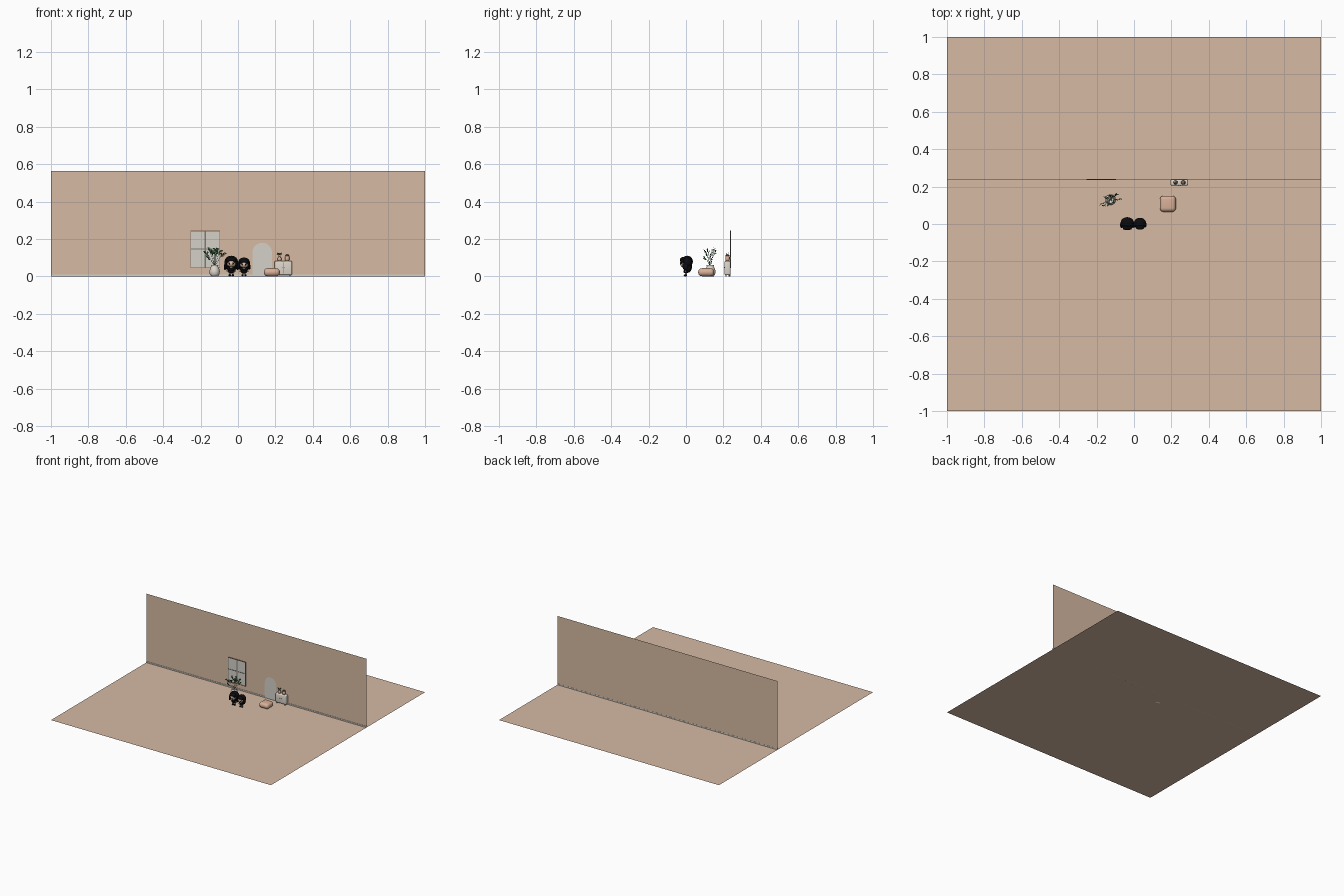
import bpy, bmesh, math, random
from mathutils import Vector, Matrix

random.seed(4)
if "Cube" in bpy.data.objects:
    bpy.data.objects.remove(bpy.data.objects["Cube"])


def material(name, r, g, b):
    lin = [(c / 255 / 12.92 if c < 11 else ((c / 255 + 0.055) / 1.055) ** 2.4) for c in (r, g, b)]
    m = bpy.data.materials.new(name)
    m.use_nodes = True
    m.diffuse_color = (*lin, 1)
    m.node_tree.nodes["Principled BSDF"].inputs["Base Color"].default_value = (*lin, 1)
    return m


TAN = material("warm tan", 214, 186, 163)
CREAM = material("cream", 222, 214, 203)
PANE = material("pale grey", 212, 209, 200)
BLACK = material("black", 12, 12, 14)
SKIN = material("skin", 236, 200, 176)
WHITE = material("white", 240, 238, 235)
GREEN = material("leaf green", 62, 104, 66)
BROWN = material("wood brown", 128, 98, 78)
PINK = material("dusty peach", 216, 176, 152)
GREY = material("trim grey", 128, 122, 118)


def finish(name, bm, mat, smooth=False):
    bmesh.ops.recalc_face_normals(bm, faces=bm.faces[:])
    mesh = bpy.data.meshes.new(name)
    bm.to_mesh(mesh)
    bm.free()
    mesh.materials.append(mat)
    for p in mesh.polygons:
        p.use_smooth = smooth
    ob = bpy.data.objects.new(name, mesh)
    bpy.context.collection.objects.link(ob)
    return ob


def box(name, center, size, mat, bevel=0, segments=3):
    bm = bmesh.new()
    bmesh.ops.create_cube(bm, size=1)
    bmesh.ops.scale(bm, vec=size, verts=bm.verts)
    bmesh.ops.translate(bm, vec=center, verts=bm.verts)
    if bevel:
        bmesh.ops.bevel(bm, geom=bm.edges[:], offset=bevel, segments=segments,
                        profile=0.5, affect="EDGES")
    return finish(name, bm, mat, bool(bevel))


def ball(name, center, radii, mat, tilt=0, pitch=0):
    bm = bmesh.new()
    bmesh.ops.create_uvsphere(bm, u_segments=24, v_segments=14, radius=1)
    mx = (Matrix.Translation(center) @ Matrix.Rotation(tilt, 4, "Y")
          @ Matrix.Rotation(pitch, 4, "X") @ Matrix.Diagonal((*radii, 1)))
    bmesh.ops.transform(bm, matrix=mx, verts=bm.verts)
    return finish(name, bm, mat, True)


def lathe(name, center, profile, mat, sides=24):
    bm = bmesh.new()
    rings = [[bm.verts.new((center[0] + r * math.cos(t), center[1] + r * math.sin(t), center[2] + z))
              for t in (math.tau * i / sides for i in range(sides))] for r, z in profile]
    for a, b in zip(rings, rings[1:]):
        for i in range(sides):
            j = (i + 1) % sides
            bm.faces.new((a[i], a[j], b[j], b[i]))
    bm.faces.new(rings[0])
    bm.faces.new(rings[-1])
    return finish(name, bm, mat, True)


def rod(name, points, radius, mat):
    curve = bpy.data.curves.new(name, "CURVE")
    curve.dimensions = "3D"
    curve.bevel_depth = radius
    curve.bevel_resolution = 2
    curve.use_fill_caps = True
    spline = curve.splines.new("POLY")
    spline.points.add(len(points) - 1)
    for p, co in zip(spline.points, points):
        p.co = (*co, 1)
    curve.materials.append(mat)
    ob = bpy.data.objects.new(name, curve)
    bpy.context.collection.objects.link(ob)
    return ob


def add_leaf(bm, base, direction, length, width):
    # folded diamond blade
    d = direction.normalized()
    side = d.cross(Vector((0.2, -1, 0.3))).normalized() * width
    up = side.cross(d).normalized() * width * 0.3
    a, tip = bm.verts.new(base), bm.verts.new(base + d * length)
    mid = base + d * length * 0.5
    l, r, m = (bm.verts.new(v) for v in (mid + side + up, mid - side + up, mid))
    for f in ((a, m, l), (l, m, tip), (a, r, m), (m, r, tip)):
        bm.faces.new(f)


def foliage(name, root, tips, leaf_length, leaf_width, per_stem):
    bm = bmesh.new()
    for n, tip in enumerate(tips):
        root_v, tip_v = Vector(root), Vector(tip)
        bend = root_v.lerp(tip_v, 0.5) + Vector((0, 0, 0.12 * (tip_v - root_v).length))
        rod(f"{name}_stem_{n + 1}", [root_v, bend, tip_v], leaf_width * 0.18, GREEN)
        d = (tip_v - bend).normalized()
        add_leaf(bm, tip_v - d * leaf_length * 0.8, d, leaf_length, leaf_width)
        for k in range(per_stem):
            t = 0.15 + 0.75 * k / per_stem
            spread = Vector((random.uniform(-1, 1), random.uniform(-0.7, 0.7), random.uniform(-0.2, 0.6)))
            add_leaf(bm, bend.lerp(tip_v, t), d * 0.7 + spread * 0.8, leaf_length * 0.8, leaf_width)
    return finish(name + "_leaves", bm, GREEN)


# Room: floor and wall are single sheets
def sheet(name, corners, mat):
    bm = bmesh.new()
    bm.faces.new([bm.verts.new(c) for c in corners])
    return finish(name, bm, mat)


WY = 0.24
sheet("floor", [(-1, -1, 0), (1, -1, 0), (1, 1, 0), (-1, 1, 0)], TAN)
sheet("wall", [(-1, WY, 0), (1, WY, 0), (1, WY, 0.565), (-1, WY, 0.565)], TAN)
box("baseboard", (0, WY - 0.001, 0.005), (2, 0.004, 0.01), PANE)

# Window
box("window_panes", (-0.175, WY - 0.002, 0.145), (0.156, 0.002, 0.196), PANE)
for s in (-1, 1):
    box("window_side", (-0.175 + s * 0.078, WY - 0.003, 0.145), (0.004, 0.005, 0.2), GREY)
    box("window_rail", (-0.175, WY - 0.003, 0.145 + s * 0.098), (0.16, 0.005, 0.004), BROWN)
box("window_mullion", (-0.175, WY - 0.003, 0.145), (0.008, 0.005, 0.196), GREY)
box("window_crossbar", (-0.175, WY - 0.003, 0.148), (0.156, 0.005, 0.005), GREY)

# Arched panel on the wall
arc = [(0.129 + 0.052 * math.cos(math.pi * i / 24), WY - 0.003,
        0.128 + 0.052 * math.sin(math.pi * i / 24)) for i in range(25)]
sheet("arch_panel", [(0.181, WY - 0.003, 0.002)] + arc + [(0.077, WY - 0.003, 0.002)], PANE)

# Potted plant
POT = (-0.125, 0.13, 0)
lathe("plant_pot", POT, [(0.018, 0), (0.026, 0.012), (0.028, 0.028), (0.023, 0.046),
                         (0.018, 0.054), (0.02, 0.06), (0.016, 0.06), (0.015, 0.052)], CREAM)
tips = [(-0.125 + dx, 0.13 + dy, z) for dx, dy, z in (
    (-0.055, -0.025, 0.135), (-0.035, 0.015, 0.15), (-0.018, -0.03, 0.14), (0, 0.025, 0.15),
    (0.018, -0.015, 0.15), (0.035, 0.03, 0.14), (0.055, 0.005, 0.125), (-0.04, -0.035, 0.105),
    (0.012, 0.02, 0.135))]
foliage("plant", (POT[0], POT[1], 0.052), tips, 0.023, 0.0045, 5)

# Pouf
box("pouf", (0.181, 0.108, 0.0225), (0.086, 0.086, 0.043), PINK, 0.0205, 6)

# Cabinet with ornaments
box("cabinet", (0.242, 0.222, 0.045), (0.094, 0.032, 0.075), CREAM, 0.007)
box("cabinet_door_line", (0.242, 0.2055, 0.045), (0.001, 0.001, 0.06), GREY)
for s in (-1, 1):
    box("cabinet_knob", (0.242 + s * 0.006, 0.205, 0.048), (0.003, 0.003, 0.003), BROWN)
    for y in (0.213, 0.231):
        box("cabinet_foot", (0.242 + s * 0.036, y, 0.005), (0.006, 0.006, 0.01), BROWN)
vase = [(0.007, 0), (0.011, 0.006), (0.011, 0.014), (0.006, 0.022), (0.007, 0.026)]
lathe("small_vase", (0.222, 0.222, 0.082), vase, PINK, 16)
foliage("vase_sprig", (0.222, 0.222, 0.104),
        [(0.222 + dx, 0.222 + dy, 0.122) for dx, dy in ((-0.01, -0.006), (0.009, 0.005), (0, -0.008))],
        0.011, 0.004, 3)
lathe("jar", (0.263, 0.222, 0.082), [(0.009, 0), (0.012, 0.008), (0.012, 0.022), (0.009, 0.027)], PINK, 16)
lathe("jar_lid", (0.263, 0.222, 0.109), [(0.01, 0), (0.01, 0.005), (0.004, 0.008)], BROWN, 16)


# Two small figures
def figure(label, x, h, long_locks):
    def part(name, c, r, mat, tilt=0, pitch=0):
        ball(f"{label}_{name}", (x + c[0] * h, c[1] * h, c[2] * h), [v * h for v in r], mat, tilt, pitch)

    part("hair_cap", (0, 0.06, 0.72), (0.32, 0.27, 0.28), BLACK)
    part("back_hair", (0, 0.14, 0.5), (0.27, 0.15, 0.3), BLACK)
    part("face", (0, -0.09, 0.65), (0.22, 0.2, 0.19), SKIN)
    part("fringe", (0, -0.14, 0.81), (0.24, 0.16, 0.12), BLACK)
    part("torso", (0, 0, 0.34), (0.12, 0.1, 0.19), BLACK)
    part("collar", (0, -0.07, 0.43), (0.07, 0.05, 0.03), WHITE)
    part("skirt", (0, 0, 0.24), (0.17, 0.13, 0.08), BLACK)
    for s in (-1, 1):
        part("fringe_lock", (s * 0.13, -0.22, 0.77), (0.08, 0.05, 0.12), BLACK, s * -0.4)
        part("side_lock", (s * 0.27, -0.04, 0.56), (0.07, 0.15, 0.2 + long_locks), BLACK, s * -0.15)
        part("eye", (s * 0.09, -0.275, 0.63), (0.036, 0.014, 0.05), BLACK)
        part("eye_glint", (s * 0.09 - 0.01, -0.288, 0.65), (0.012, 0.006, 0.014), WHITE)
        part("sleeve", (s * 0.13, -0.02, 0.37), (0.05, 0.05, 0.1), BLACK, s * -0.6)
        part("hand", (s * 0.2, -0.03, 0.28), (0.04, 0.04, 0.05), SKIN)
        part("leg", (s * 0.07, 0, 0.15), (0.045, 0.05, 0.12), SKIN)
        part("shoe", (s * 0.075, -0.025, 0.055), (0.06, 0.085, 0.055), BLACK)


figure("tall_figure", -0.036, 0.111, 0.06)
figure("short_figure", 0.032, 0.101, 0)
